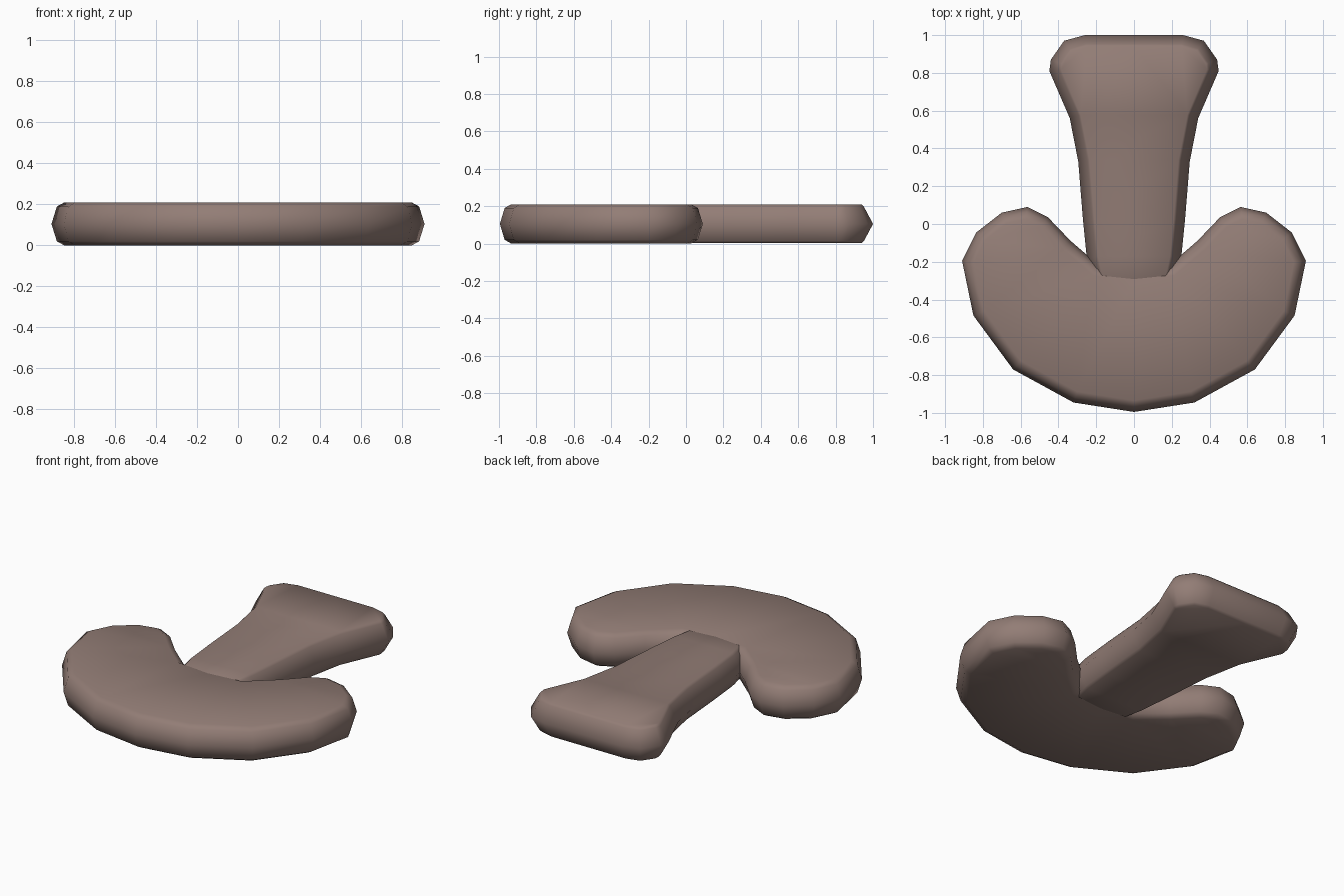
import bpy, bmesh
from mathutils import Vector

if "Cube" in bpy.data.objects:
    bpy.data.objects.remove(bpy.data.objects["Cube"])

brown = bpy.data.materials.new("dusty brown")
brown.diffuse_color = (0.29, 0.205, 0.18, 1)
brown.use_nodes = True
brown.node_tree.nodes["Principled BSDF"].inputs["Base Color"].default_value = brown.diffuse_color


def inset(pts, d):
    # move a counter-clockwise outline inwards by d
    out = []
    n = len(pts)
    for i in range(n):
        a, b, c = pts[i - 1], pts[i], pts[(i + 1) % n]
        e1, e2 = (b - a).normalized(), (c - b).normalized()
        n1, n2 = Vector((-e1.y, e1.x)), Vector((-e2.y, e2.x))
        m = (n1 + n2).normalized()
        out.append(b + m * d / max(m.dot(n1), 0.6))
    return out


def slab(name, right, profile):
    # mirror the right half, stack inset rings, close both ends
    left = [(-x, y) for x, y in reversed(right) if x > 0.001]
    pts = [Vector(p) for p in right + left]
    bm = bmesh.new()
    rings = []
    for z, d in profile:
        rings.append([bm.verts.new((p.x, p.y, z)) for p in inset(pts, d)])
    n = len(pts)
    for lo, hi in zip(rings, rings[1:]):
        for i in range(n):
            j = (i + 1) % n
            bm.faces.new((lo[i], lo[j], hi[j], hi[i]))
    caps = [bm.faces.new(rings[0][::-1]), bm.faces.new(rings[-1])]
    bmesh.ops.triangulate(bm, faces=caps)
    bmesh.ops.recalc_face_normals(bm, faces=bm.faces[:])
    for f in bm.faces:
        f.smooth = True
    me = bpy.data.meshes.new(name)
    bm.to_mesh(me)
    bm.free()
    me.materials.append(brown)
    ob = bpy.data.objects.new(name, me)
    bpy.context.collection.objects.link(ob)


# wide crescent cap
slab("mushroom_cap",
     [(0, -0.995), (0.32, -0.945), (0.64, -0.77), (0.85, -0.485), (0.91, -0.195),
      (0.835, -0.045), (0.70, 0.06), (0.565, 0.09), (0.455, 0.035), (0.335, -0.09),
      (0.19, -0.215), (0, -0.235)],
     [(0, 0.06), (0.02, 0.025), (0.105, 0), (0.19, 0.025), (0.21, 0.06)])

# flared stem, its lower end sunk in the cap
slab("mushroom_stem",
     [(0, -0.45), (0.19, -0.45), (0.25, -0.18), (0.27, 0.02), (0.295, 0.33), (0.34, 0.56),
      (0.448, 0.81), (0.44, 0.87), (0.37, 0.97), (0.26, 1.0), (0, 1.0)],
     [(0.002, 0.06), (0.015, 0.048), (0.105, 0), (0.195, 0.048), (0.208, 0.06)])
